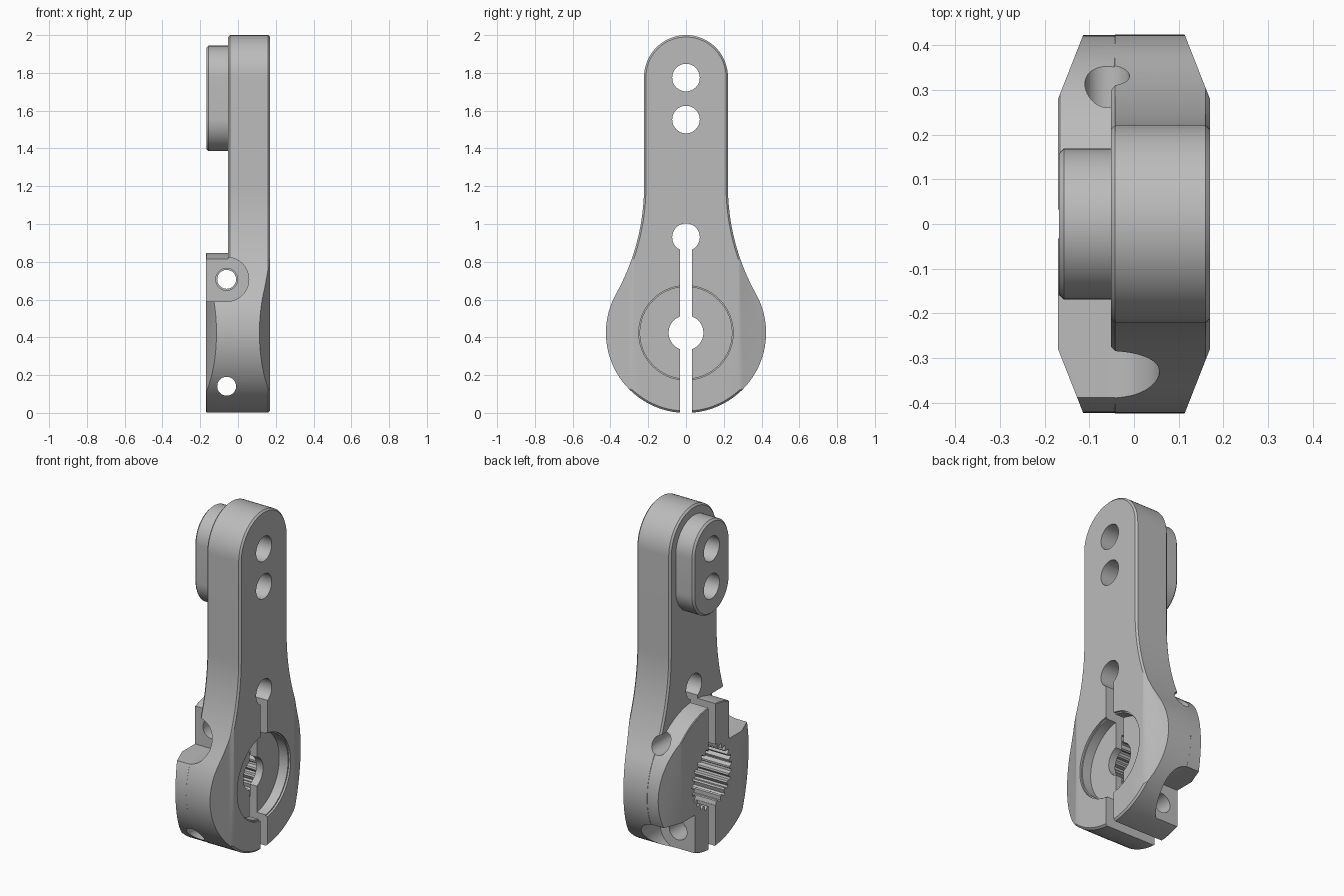
import bpy, bmesh
from math import pi, sin, cos, atan2, hypot
from mathutils import Vector

cube = bpy.data.objects.get("Cube")
if cube:
    bpy.data.objects.remove(cube)

metal = bpy.data.materials.new("grey_metal")
metal.use_nodes = True
grey = (0.5, 0.5, 0.5, 1)
metal.diffuse_color = grey
metal.node_tree.nodes["Principled BSDF"].inputs["Base Color"].default_value = grey


def arc(cx, cy, r, a0, a1, n):
    return [(cx + r * cos(a0 + (a1 - a0) * i / n), cy + r * sin(a0 + (a1 - a0) * i / n))
            for i in range(n + 1)]


def circle(cx, cy, r, n=64):
    return arc(cx, cy, r, 0, 2 * pi, n)[:-1]


def prism(name, pts, axis, lo, hi, bevel=0):
    """Extrude a 2D profile along an axis, optionally chamfering both rims."""
    place = {"x": lambda p, d: (d, p[0], p[1]),
             "y": lambda p, d: (p[0], d, p[1]),
             "z": lambda p, d: (p[0], p[1], d)}[axis]
    bm = bmesh.new()
    cap = bm.faces.new([bm.verts.new(place(p, lo)) for p in pts])
    ext = bmesh.ops.extrude_face_region(bm, geom=[cap], use_keep_orig=True)["geom"]
    shift = Vector(place((0, 0), hi - lo))
    bmesh.ops.translate(bm, vec=shift, verts=[v for v in ext if isinstance(v, bmesh.types.BMVert)])
    bmesh.ops.recalc_face_normals(bm, faces=bm.faces)
    if bevel:
        k = "xyz".index(axis)
        rims = [e for e in bm.edges if abs(e.verts[0].co[k] - e.verts[1].co[k]) < 1e-5]
        bmesh.ops.bevel(bm, geom=rims, offset=bevel, segments=1, affect="EDGES")
    mesh = bpy.data.meshes.new(name)
    bm.to_mesh(mesh)
    bm.free()
    obj = bpy.data.objects.new(name, mesh)
    bpy.context.collection.objects.link(obj)
    return obj


def combine(target, tool, operation="DIFFERENCE"):
    """Apply a boolean and discard the tool."""
    mod = target.modifiers.new("cut", "BOOLEAN")
    mod.operation, mod.solver, mod.object = operation, "EXACT", tool
    bpy.context.view_layer.objects.active = target
    bpy.ops.object.modifier_apply(modifier=mod.name)
    bpy.data.objects.remove(tool)


# Main dimensions
HUB_R = HUB_Z = 0.424
ARM_W, ARM_TOP, FLARE_Z = 0.222, 1.778, 1.2
SCREW_X, SCREW_DZ, SEAT_Y = -0.06, 0.283, 0.16

# Arm outline: round tip, straight sides, concave flare tangent to the hub circle
dz = FLARE_Z - HUB_Z
flare_r = (ARM_W ** 2 + dz ** 2 - HUB_R ** 2) / (2 * (HUB_R - ARM_W))
flare_y = ARM_W + flare_r
tilt = atan2(dz, flare_y)
side = arc(flare_y, FLARE_Z, flare_r, pi + tilt, pi, 20)
outline = (arc(0, HUB_Z, HUB_R, -pi - tilt, tilt, 72)[:-1] + side
           + arc(0, ARM_TOP, ARM_W, 0, pi, 36)
           + [(-y, z) for y, z in reversed(side)][:-1])
body = prism("clamp_arm", outline, "x", -0.052, 0.17, 0.01)

# Raised clamp hub and the oblong pad near the tip
combine(body, prism("hub", circle(0, HUB_Z, HUB_R - 0.001, 96), "x", -0.17, 0.1, 0.004), "UNION")
pad = arc(0, 1.775, 0.169, 0, pi, 28) + arc(0, 1.555, 0.169, pi, 2 * pi, 28)
combine(body, prism("pad", pad, "x", -0.168, 0.0, 0.011), "UNION")

# Flat slanted sides of the hub
slant = [(0.1936, 0.22), (0.0836, 0.5)]
slant += [(-x, y) for x, y in reversed(slant)]
slant += [(-x, -y) for x, y in slant]
combine(body, prism("slant", slant, "z", -0.2, 2.2), "INTERSECT")

# Screw seats, clearance and threaded holes: upper from the front, lower from the back
for s in (1, -1):
    z = HUB_Z + s * SCREW_DZ
    seat = arc(SCREW_X, z, 0.117, -pi / 2, pi / 2, 28) + [(-0.4, z + 0.117), (-0.4, z - 0.117)]
    for pts, a, b in ((seat, -0.6, -SEAT_Y),
                      (circle(SCREW_X, z, 0.058, 40), -0.3, 0.0),
                      (circle(SCREW_X, z, 0.05, 40), -0.6, 0.6)):
        combine(body, prism("seat", pts, "y", min(s * a, s * b), max(s * a, s * b)))

# Recess, shaft hole and toothed bore
for r, lo, hi in ((0.25, 0.158, 0.3), (0.243, 0.1, 0.3), (0.092, -0.3, 0.3)):
    combine(body, prism("bore", circle(0, HUB_Z, r), "x", lo, hi))
teeth = []
for i in range(100):
    r = 0.185 if i % 4 < 2 else 0.163
    a = 2 * pi * i / 100
    teeth.append((r * cos(a), HUB_Z + r * sin(a)))
combine(body, prism("toothed_bore", teeth, "x", -0.3, 0.055))

# Linkage holes, relief hole and clamp slot
for z in (1.775, 1.553, 0.93):
    combine(body, prism("hole", circle(0, z, 0.073, 48), "x", -0.4, 0.4))
slot = [(-0.033, -0.2), (0.033, -0.2), (0.033, 0.92), (-0.033, 0.92)]
combine(body, prism("slot", slot, "x", -0.4, 0.4))

# Finish
body.data.materials.clear()
body.data.materials.append(metal)
for p in body.data.polygons:
    p.material_index = 0
bpy.ops.object.select_all(action="DESELECT")
body.select_set(True)
bpy.context.view_layer.objects.active = body
bpy.ops.object.shade_smooth_by_angle(angle=pi / 7)
